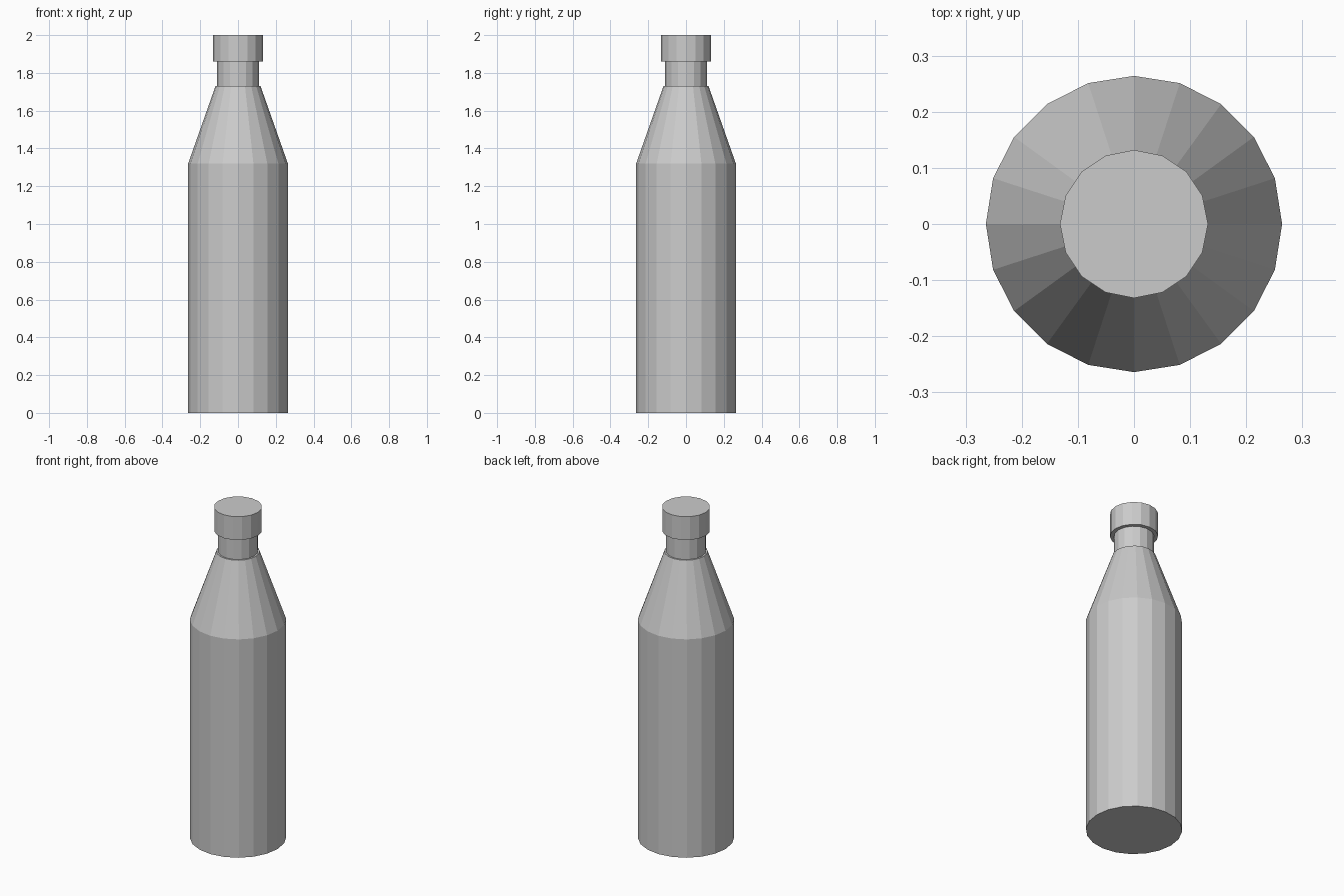
import bpy

if "Cube" in bpy.data.objects:
    bpy.data.objects.remove(bpy.data.objects["Cube"])


def frustum(name, sides, r_bottom, r_top, z0, z1):
    """Flat-shaded capped cylinder or cone section between two heights."""
    bpy.ops.mesh.primitive_cone_add(vertices=sides, radius1=r_bottom, radius2=r_top,
                                    depth=z1 - z0, location=(0, 0, (z0 + z1) / 2))
    bpy.context.object.name = name


# Straight bottle body and tapering shoulder
frustum("body", 20, 0.264, 0.264, 0.0, 1.32)
frustum("shoulder", 20, 0.264, 0.119, 1.32, 1.731)

# Narrow neck and wider cap
frustum("neck", 16, 0.11, 0.11, 1.731, 1.859)
frustum("cap", 16, 0.132, 0.132, 1.859, 2.0)
